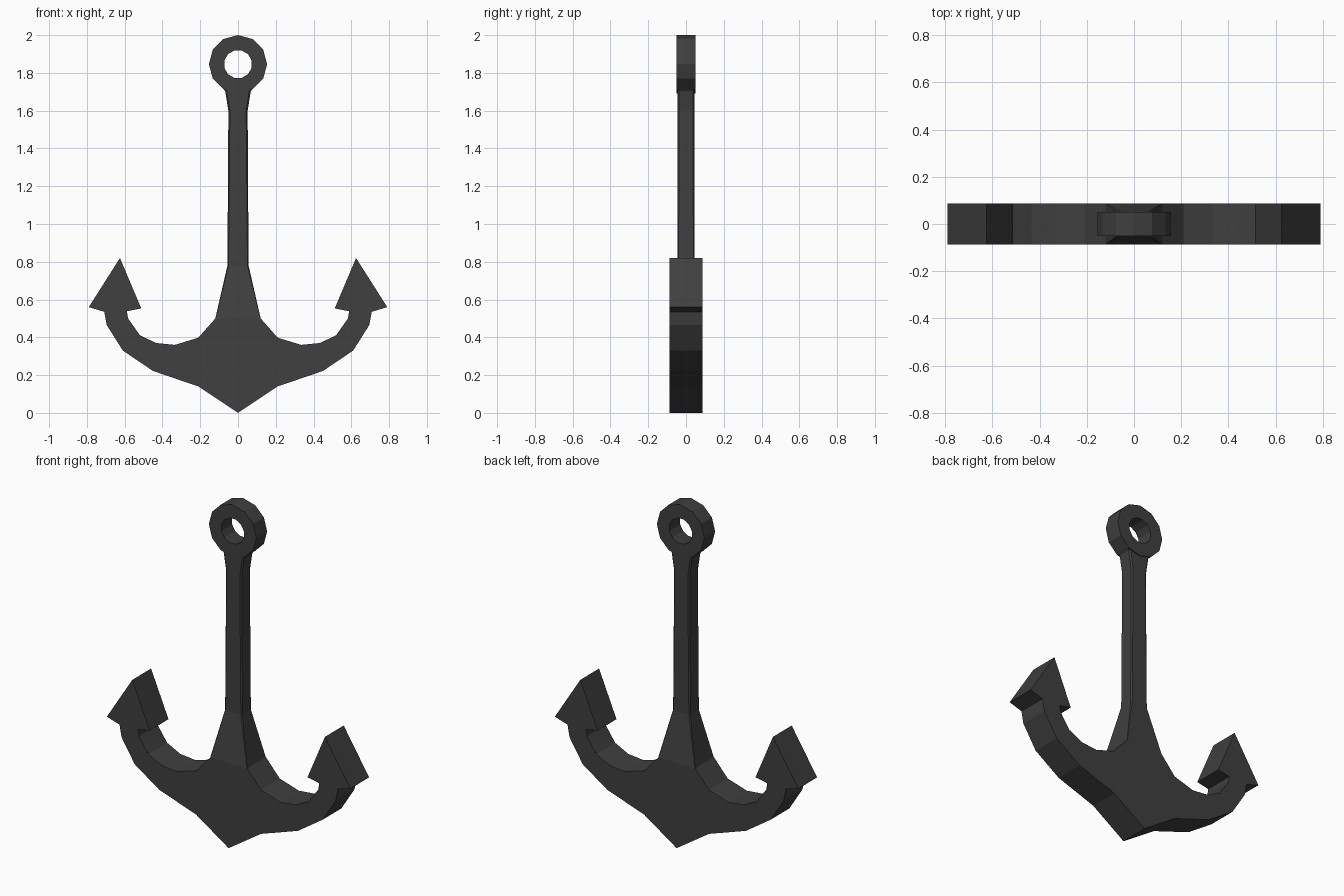
import bpy, bmesh
from math import sin, cos, pi

if "Cube" in bpy.data.objects:
    bpy.data.objects.remove(bpy.data.objects["Cube"])

iron = bpy.data.materials.new("dark_iron")
iron.diffuse_color = (0.05, 0.05, 0.05, 1)
iron.use_nodes = True
iron.node_tree.nodes["Principled BSDF"].inputs["Base Color"].default_value = iron.diffuse_color


def loft(name, loops, closed=False):
    """Skin a series of equal-length vertex loops; cap ends or close round."""
    bm = bmesh.new()
    rings = [[bm.verts.new(p) for p in loop] for loop in loops]
    n = len(rings[0])
    pairs = list(zip(rings, rings[1:]))
    if closed:
        pairs.append((rings[-1], rings[0]))
    for a, b in pairs:
        for i in range(n):
            j = (i + 1) % n
            bm.faces.new((a[i], a[j], b[j], b[i]))
    if not closed:
        bm.faces.new(rings[0])
        bm.faces.new(rings[-1])
    bmesh.ops.recalc_face_normals(bm, faces=bm.faces[:])
    me = bpy.data.meshes.new(name)
    bm.to_mesh(me)
    bm.free()
    me.materials.append(iron)
    ob = bpy.data.objects.new(name, me)
    bpy.context.collection.objects.link(ob)
    return ob


# Crown, curved arms and arrow-shaped flukes: one mirrored flat profile
half = [(0.21, 0.14), (0.45, 0.222), (0.61, 0.33), (0.695, 0.465),
        (0.708, 0.535), (0.79, 0.56), (0.625, 0.82), (0.512, 0.553),
        (0.588, 0.538), (0.582, 0.5), (0.52, 0.412), (0.435, 0.37),
        (0.335, 0.36), (0.21, 0.398), (0.12, 0.5)]
profile = [(0, 0)] + half + [(-x, z) for x, z in reversed(half)]
loft("crown_and_arms", [[(x, y, z) for x, z in profile] for y in (-0.087, 0.087)])


# Shank: chamfered rectangular sections (z, half x, half y, chamfer)
def section(z, hx, hy, c):
    return [(hx, -hy + c, z), (hx, hy - c, z), (hx - c, hy, z), (-hx + c, hy, z),
            (-hx, hy - c, z), (-hx, -hy + c, z), (-hx + c, -hy, z), (hx - c, -hy, z)]


loft("shank", [section(*s) for s in (
    (0.5, 0.12, 0.087, 0.001), (0.78, 0.056, 0.045, 0.006),
    (1.6, 0.051, 0.045, 0.008), (1.705, 0.068, 0.045, 0.008),
    (1.772, 0.128, 0.045, 0.008))])


# Eye ring: twelve-sided, with the hole turned half a step
def circle(r, y, turn):
    return [(r * cos(pi * i / 6 + turn), y, 1.846 + r * sin(pi * i / 6 + turn))
            for i in range(12)]


loft("eye_ring", [circle(0.154, -0.05, 0), circle(0.154, 0.05, 0),
                  circle(0.075, 0.05, pi / 12), circle(0.075, -0.05, pi / 12)],
     closed=True)
